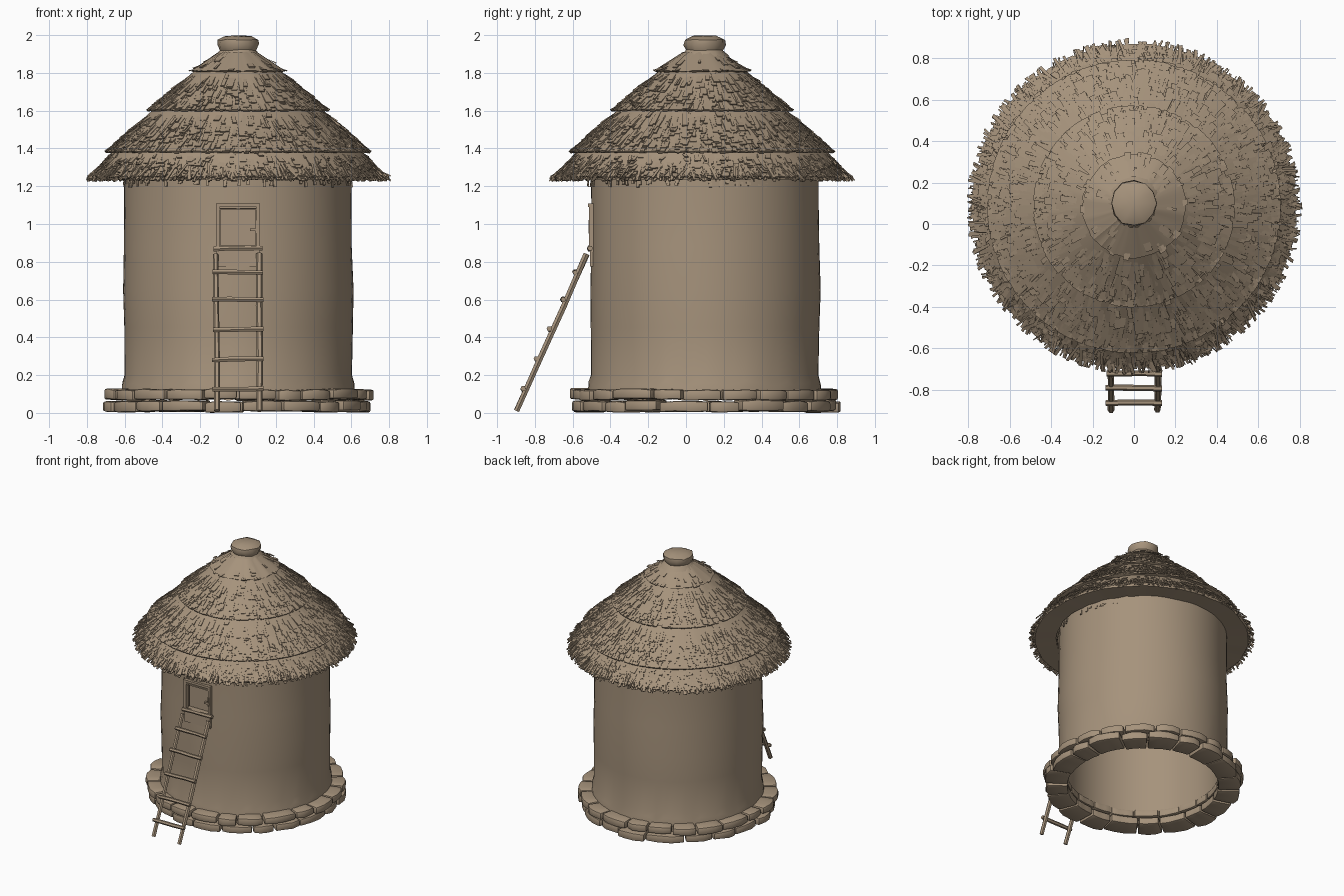
import bpy, bmesh, math, random
from mathutils import Vector, Matrix

random.seed(7)
if "Cube" in bpy.data.objects:
    bpy.data.objects.remove(bpy.data.objects["Cube"])

CENTRE = Vector((0, 0.1, 0))
clay = bpy.data.materials.new("warm_clay")
clay.use_nodes = True
colour = (0.38, 0.29, 0.2, 1)
clay.diffuse_color = colour
clay.node_tree.nodes["Principled BSDF"].inputs["Base Color"].default_value = colour


def jit(a):
    return random.uniform(-a, a)


def finish(bm, name, smooth=None, origin=(0, 0, 0)):
    bmesh.ops.recalc_face_normals(bm, faces=bm.faces)
    me = bpy.data.meshes.new(name)
    bm.to_mesh(me)
    bm.free()
    ob = bpy.data.objects.new(name, me)
    bpy.context.collection.objects.link(ob)
    me.materials.append(clay)
    ob.location = origin
    if smooth:
        bpy.ops.object.select_all(action='DESELECT')
        ob.select_set(True)
        bpy.context.view_layer.objects.active = ob
        bpy.ops.object.shade_smooth_by_angle(angle=math.radians(smooth))
    return ob


def polar(r, a, z):
    return Vector((r * math.cos(a), r * math.sin(a), z))


def lathe(profile, n, wobble=0.0, closed=False):
    """Ring of quads from (radius, height) pairs."""
    bm = bmesh.new()
    rows = [[bm.verts.new(polar(r + jit(wobble), math.tau * i / n, z + jit(wobble)))
             for i in range(n)] for r, z in profile]
    pairs = list(zip(rows, rows[1:]))
    if closed:
        pairs.append((rows[-1], rows[0]))
    for lo, hi in pairs:
        for i in range(n):
            j = (i + 1) % n
            bm.faces.new((lo[i], lo[j], hi[j], hi[i]))
    return bm, rows


def pole(bm, a, b, radius, sides=6):
    """Slightly crooked stick between two points."""
    a, b = Vector(a), Vector(b)
    turn = (b - a).to_track_quat('Z', 'Y').to_matrix()
    rings = []
    for k in range(4):
        mid = a.lerp(b, k / 3) + Vector((jit(0.003), jit(0.003), jit(0.003)))
        rr = radius * random.uniform(0.9, 1.1)
        rings.append([bm.verts.new(mid + turn @ polar(rr, math.tau * i / sides, 0))
                      for i in range(sides)])
    for lo, hi in zip(rings, rings[1:]):
        for i in range(sides):
            j = (i + 1) % sides
            bm.faces.new((lo[i], lo[j], hi[j], hi[i]))
    bm.faces.new(rings[0])
    bm.faces.new(rings[-1])


def block(bm, centre, size):
    bmesh.ops.create_cube(bm, size=1, matrix=Matrix.Translation(centre) @ Matrix.Diagonal((*size, 1)))


# Hollow round wall with a recessed hatch opening in front
wall_profile = [(0.55, 0.08), (0.62, 0.08), (0.615, 0.15), (0.602, 0.2), (0.605, 0.45),
                (0.61, 0.65), (0.603, 0.88), (0.602, 1.1), (0.602, 1.3), (0.55, 1.3), (0.55, 0.6)]
bm, rows = lathe(wall_profile, 72, 0, True)
for row in rows[1:3]:
    for v in row:
        v.co.z += jit(0.018)
for v in bm.verts:
    a = math.atan2(v.co.y, v.co.x)
    s = 1 + 0.006 * math.sin(3 * a + 4 * v.co.z) * math.sin(2.5 * v.co.z)
    v.co.x *= s
    v.co.y *= s
hatch = []
for f in bm.faces:
    c = f.calc_center_median()
    if abs(c.x) < 0.1 and c.y < -0.57 and 0.88 < c.z < 1.1:
        hatch.append(f)
res = bmesh.ops.extrude_face_region(bm, geom=hatch)
bmesh.ops.delete(bm, geom=hatch, context='FACES')
bmesh.ops.translate(bm, vec=(0, 0.04, 0),
                    verts=[g for g in res["geom"] if isinstance(g, bmesh.types.BMVert)])
finish(bm, "wall", 40, CENTRE)

# Two courses of rough stones
bm = bmesh.new()
for z0, z1, count, shift in ((0.008, 0.064, 20, 0), (0.07, 0.125, 22, 0.13)):
    cuts = [math.tau * (i + jit(0.18)) / count + shift for i in range(count)]
    cuts.append(cuts[0] + math.tau)
    for a0, a1 in zip(cuts, cuts[1:]):
        outer, tilt = 0.708 + jit(0.012), jit(0.005)
        stone, srows = bmesh.new(), []
        for k in range(4):
            a = a0 + 0.008 + (a1 - a0 - 0.016) * k / 3
            pull = 0.012 if k in (0, 3) else 0
            o = outer - pull + jit(0.005)
            srows.append([stone.verts.new(polar(r, a, z + tilt + jit(0.003))) for r, z in
                          ((0.54, z0), (o, z0), (o, z1 - pull / 3), (0.54, z1))])
        for lo, hi in zip(srows, srows[1:]):
            for i in range(4):
                stone.faces.new((lo[i], lo[(i + 1) % 4], hi[(i + 1) % 4], hi[i]))
        stone.faces.new(srows[0])
        stone.faces.new(srows[-1])
        bmesh.ops.recalc_face_normals(stone, faces=stone.faces)
        sharp = [e for e in stone.edges if e.calc_face_angle(0) > 0.8]
        bmesh.ops.bevel(stone, geom=sharp, offset=0.01, segments=2, profile=0.5, affect='EDGES')
        tmp = bpy.data.meshes.new("stone")
        stone.to_mesh(tmp)
        stone.free()
        bm.from_mesh(tmp)
        bpy.data.meshes.remove(tmp)
finish(bm, "stone_base", 35, CENTRE)

# Stepped thatch roof, hollow underneath
ROOF = Vector((0, 0.085, 0))
tiers = [(0.1, 1.91, 0.25, 1.81), (0.235, 1.805, 0.47, 1.605),
         (0.45, 1.6, 0.69, 1.385), (0.665, 1.38, 0.77, 1.25)]
profile = []
for r0, z0, r1, z1 in tiers:
    profile += [(r0, z0), (r1, z1)]
profile += [(0.765, 1.235), (0.61, 1.24), (0.56, 1.38), (0.3, 1.65), (0.06, 1.82)]
bm, rows = lathe(profile, 64, 0.004)
bm.faces.new(rows[-1])
finish(bm, "roof", 30, ROOF)

# Cap on the peak
bm, rows = lathe([(0.13, 1.885), (0.098, 1.92), (0.112, 1.95), (0.108, 1.975), (0.07, 1.995)], 12, 0.004)
top = bm.verts.new((0, 0, 1.997))
for i in range(12):
    bm.faces.new((rows[-1][i], rows[-1][(i + 1) % 12], top))
finish(bm, "roof_cap", 50, CENTRE)


def straw(bm, r0, z0, r1, z1, a, width, lift, skew):
    """Flat wedge of straw lying down the slope, raised at its lower end."""
    n = Vector((z0 - z1, r1 - r0)).normalized()
    side = width / 2
    vs = []
    for r, z, h, da in ((r0, z0, 0.001, 0), (r1, z1, lift, skew), (r1, z1, lift - 0.007, skew)):
        rr, zz = r + n.x * h, z + n.y * h
        vs.append([bm.verts.new(polar(rr, a + da + s * side / rr, zz)) for s in (-1, 1)])
    for p, q in ((0, 1), (1, 2), (2, 0)):
        bm.faces.new((vs[p][0], vs[p][1], vs[q][1], vs[q][0]))
    for k in (0, 1):
        bm.faces.new([pair[k] for pair in vs])


# Straw bundles over each tier
bm = bmesh.new()
for (r0, z0, r1, z1), count in zip(tiers, (40, 800, 1700, 1100)):
    for _ in range(count):
        t = random.random() ** 0.7
        u = min(1.04, t + random.uniform(0.15, 0.4))
        straw(bm, r0 + (r1 - r0) * t, z0 + (z1 - z0) * t,
              r0 + (r1 - r0) * u, z0 + (z1 - z0) * u,
              random.uniform(0, math.tau), random.uniform(0.008, 0.035),
              random.uniform(0.004, 0.014), jit(0.03))
finish(bm, "thatch", None, ROOF)

# Ragged fringe on the eaves, and short ends where the roof meets the wall
bm = bmesh.new()
for _ in range(700):
    straw(bm, 0.72, 1.305 + jit(0.02), 0.79 + jit(0.018), 1.238 + jit(0.014),
          random.uniform(0, math.tau), random.uniform(0.004, 0.018), 0.006, jit(0.05))
for _ in range(110):
    straw(bm, 0.601, 1.25, 0.606, 1.205 + jit(0.012),
          random.uniform(0, math.tau), 0.016, 0.004, jit(0.01))
finish(bm, "eave_fringe", None, ROOF)

# Hatch frame, door panel and latch
bm = bmesh.new()
for x in (-0.107, 0.107):
    block(bm, (x, -0.495, 0.985), (0.018, 0.035, 0.24))
block(bm, (0, -0.502, 1.1), (0.235, 0.035, 0.018))
block(bm, (0, -0.502, 1.078), (0.2, 0.025, 0.01))
pole(bm, (-0.13, -0.51, 0.868), (0.13, -0.51, 0.872), 0.014)
finish(bm, "hatch_frame")
bm = bmesh.new()
block(bm, (0, -0.463, 0.985), (0.19, 0.012, 0.2))
block(bm, (0.085, -0.505, 0.97), (0.045, 0.02, 0.014))
block(bm, (0.098, -0.505, 0.985), (0.012, 0.02, 0.07))
finish(bm, "hatch_door")
bm = bmesh.new()
block(bm, (0, -0.498, 0.82), (0.225, 0.02, 0.09))
finish(bm, "sill_board")

# Leaning ladder
bm = bmesh.new()
foot, head = Vector((0, -0.895, 0.012)), Vector((0, -0.525, 0.84))
for x in (-0.112, 0.115):
    pole(bm, foot + Vector((x, 0, 0)), head + Vector((x - 0.004, 0, 0)), 0.016)
for z in (0.125, 0.285, 0.44, 0.595, 0.745):
    p = foot.lerp(head, (z - foot.z) / (head.z - foot.z))
    y = p.y - 0.018
    pole(bm, (-0.135, y, z + jit(0.006)), (0.135, y, z + jit(0.006)), 0.014)
finish(bm, "ladder", 35)
